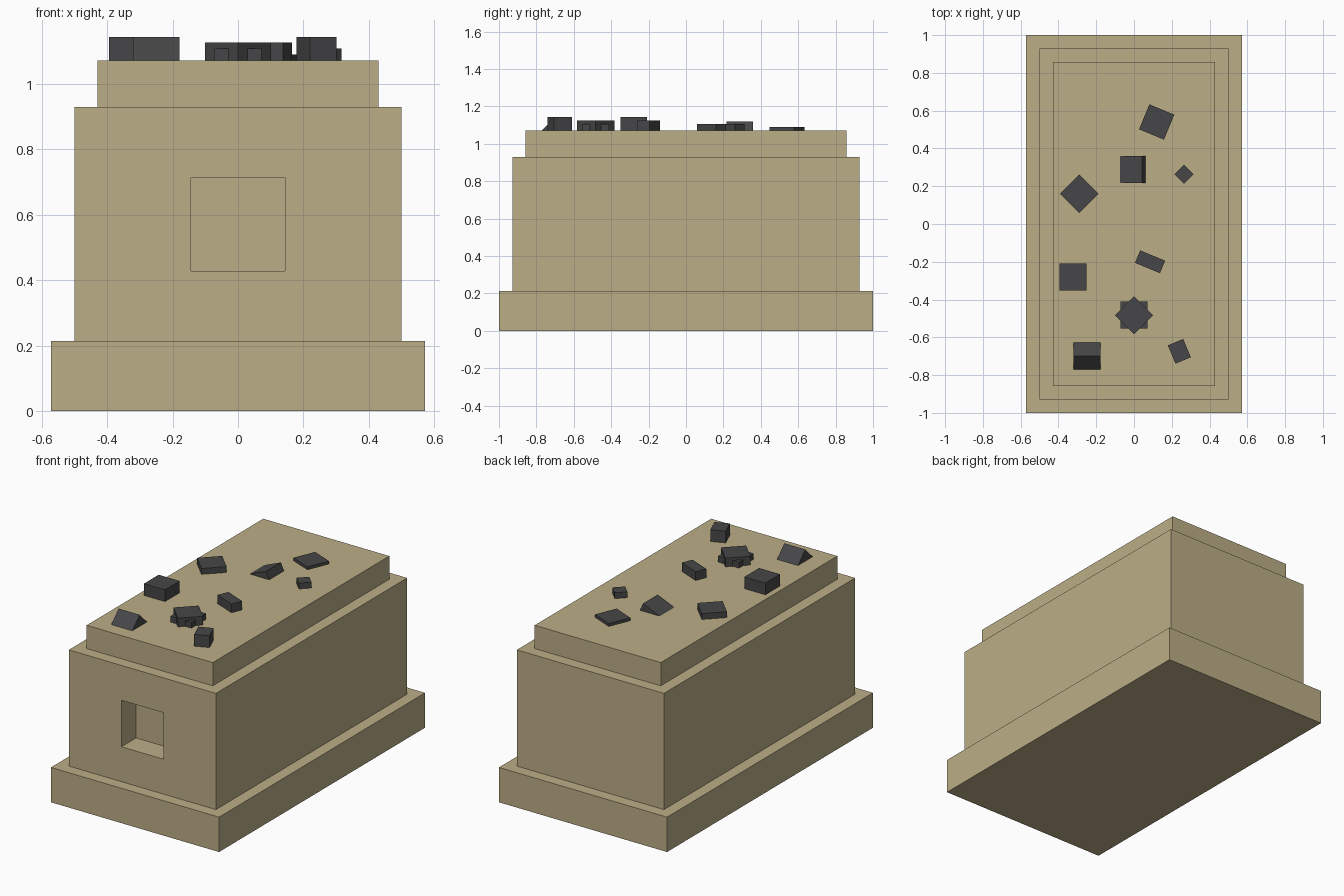
import bpy
from math import radians

cube = bpy.data.objects.get("Cube")
if cube:
    bpy.data.objects.remove(cube, do_unlink=True)


def material(name, rgb):
    mat = bpy.data.materials.new(name)
    mat.use_nodes = True
    mat.diffuse_color = (*rgb, 1)
    mat.node_tree.nodes["Principled BSDF"].inputs["Base Color"].default_value = (*rgb, 1)
    return mat


sandstone = material("sandstone", (0.5, 0.42, 0.24))
charcoal = material("charcoal", (0.062, 0.062, 0.065))


def box(name, center, size, mat, rot=(0, 0, 0)):
    bpy.ops.mesh.primitive_cube_add(size=1, location=center)
    obj = bpy.context.object
    obj.name = name
    obj.scale = size
    obj.rotation_euler = [radians(a) for a in rot]
    obj.data.materials.append(mat)
    return obj


# Stepped stone block
UNIT = 1 / 14
TOP = 15 * UNIT
box("base_plinth", (0, 0, 1.5 * UNIT), (16 * UNIT, 2, 3 * UNIT), sandstone)
body = box("body", (0, 0, 8 * UNIT), (1, 26 * UNIT, 10 * UNIT), sandstone)
box("top_slab", (0, 0, 14 * UNIT), (12 * UNIT, 24 * UNIT, 2 * UNIT), sandstone)

# Square niche in the front
cutter = box("niche_cutter", (0, -13 * UNIT, 8 * UNIT), [4 * UNIT] * 3, sandstone)
cutter.hide_render = True
cut = body.modifiers.new("niche", "BOOLEAN")
cut.object = cutter
cut.solver = "EXACT"
bpy.context.view_layer.objects.active = body
bpy.ops.object.modifier_apply(modifier=cut.name)
bpy.data.objects.remove(cutter, do_unlink=True)

# Upright coals: x, y, width, depth, height, turn
S = 2 * UNIT
coals = [
    (0.12, 0.54, S, S, 0.018, -22.5),
    (0.265, 0.263, UNIT, UNIT, 0.036, 45),
    (-0.29, 0.16, S, S, 0.036, 45),
    (-0.322, -0.28, S, S, 0.072, 0),
    (0.085, -0.2, S, UNIT, 0.054, -22.5),
    (0, -0.483, S, S, 0.036, 0),
    (0, -0.483, S, S, 0.054, 45),
    (0.24, -0.674, 0.088, 0.105, 0.072, 22.5),
]
for i, (x, y, w, d, h, turn) in enumerate(coals, 1):
    box(f"coal_{i}", (x, y, TOP + h / 2), (w, d, h), charcoal, (0, 0, turn))

# Coals lying on an edge, half sunk into the slab
box("ridged_coal", (-0.25, -0.7, TOP), (S, 0.101, 0.101), charcoal, (45, 0, 0))
box("tilted_coal", (-0.007, 0.288, TOP - 0.005), (0.129, S, 0.06), charcoal, (0, -22.5, 0))
